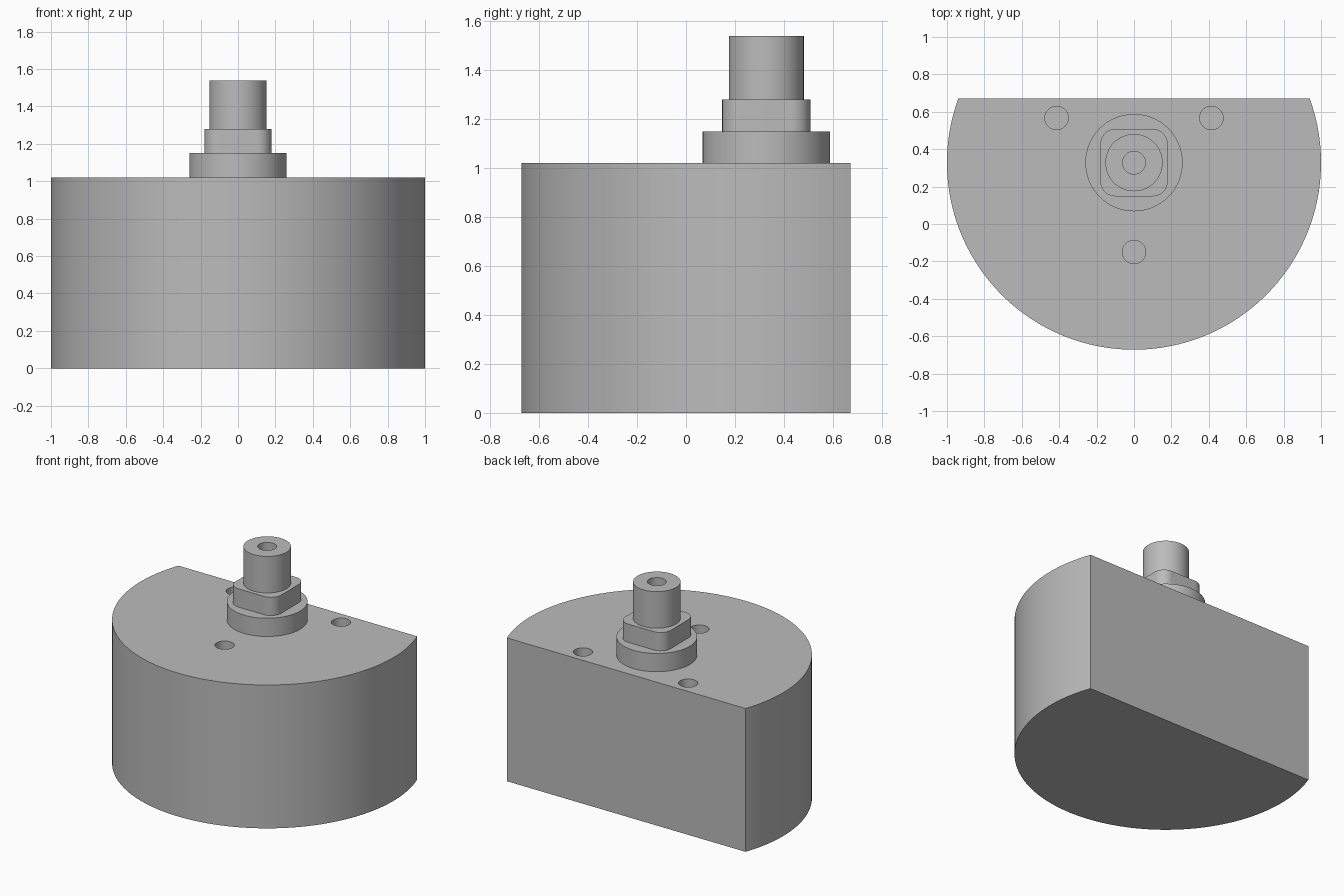
import bpy, bmesh
from math import sin, cos, pi, radians, asin

cube = bpy.data.objects.get("Cube")
if cube:
    bpy.data.objects.remove(cube, do_unlink=True)

AXIS_Y = 0.328   # shaft axis
FLAT = 0.344     # distance from axis to the flat back

grey = bpy.data.materials.new("machined grey")
grey.use_nodes = True
colour = (0.5, 0.5, 0.5, 1)
grey.diffuse_color = colour
grey.node_tree.nodes["Principled BSDF"].inputs["Base Color"].default_value = colour


def arc(radius, start, end, steps, cx=0, cy=0):
    angles = [start + (end - start) * i / steps for i in range(steps + 1)]
    return [(cx + radius * cos(a), cy + radius * sin(a)) for a in angles]


def circle(radius, steps=96, cx=0, cy=0):
    return arc(radius, 0, 2 * pi, steps, cx, cy)[:-1]


def rounded_square(half, corner):
    pts = []
    c = half - corner
    for i, (sx, sy) in enumerate([(1, 1), (-1, 1), (-1, -1), (1, -1)]):
        pts += arc(corner, i * pi / 2, (i + 1) * pi / 2, 12, sx * c, sy * c)
    return pts


def prism(name, outline, bottom, top):
    """Extrude a closed outline, given around the shaft axis."""
    bm = bmesh.new()
    base = bm.faces.new([bm.verts.new((x, y + AXIS_Y, bottom)) for x, y in outline])
    side = bmesh.ops.extrude_face_region(bm, geom=[base], use_keep_orig=True)
    verts = [v for v in side["geom"] if isinstance(v, bmesh.types.BMVert)]
    bmesh.ops.translate(bm, vec=(0, 0, top - bottom), verts=verts)
    bmesh.ops.recalc_face_normals(bm, faces=bm.faces)
    mesh = bpy.data.meshes.new(name)
    bm.to_mesh(mesh)
    bm.free()
    mesh.materials.append(grey)
    obj = bpy.data.objects.new(name, mesh)
    bpy.context.collection.objects.link(obj)
    return obj


def activate(obj):
    bpy.ops.object.select_all(action='DESELECT')
    obj.select_set(True)
    bpy.context.view_layer.objects.active = obj


def drill(obj, radius, cx, cy, bottom, top):
    cutter = prism("drill", circle(radius, 48, cx, cy), bottom, top)
    cutter.hide_render = True
    mod = obj.modifiers.new("hole", 'BOOLEAN')
    mod.operation = 'DIFFERENCE'
    mod.solver = 'EXACT'
    mod.object = cutter
    activate(obj)
    bpy.ops.object.modifier_apply(modifier=mod.name)
    bpy.data.objects.remove(cutter, do_unlink=True)


# Main housing: a drum with a flat back, and three mounting holes
a = asin(FLAT)
housing = prism("housing", arc(1, pi - a, 2 * pi + a, 128), 0, 1.02)
for angle in (30, 150, 270):
    t = radians(angle)
    drill(housing, 0.0625, 0.478 * cos(t), 0.478 * sin(t), 0.77, 1.1)

# Stepped shaft: collar, square nut and bored post
collar = prism("collar", circle(0.26), 1.02, 1.15)
nut = prism("square_nut", rounded_square(0.18, 0.08), 1.15, 1.28)
post = prism("post", circle(0.153), 1.28, 1.54)
drill(post, 0.061, 0, 0, 1.31, 1.6)

for obj in (housing, collar, nut, post):
    activate(obj)
    bpy.ops.object.shade_smooth_by_angle(angle=radians(30))
